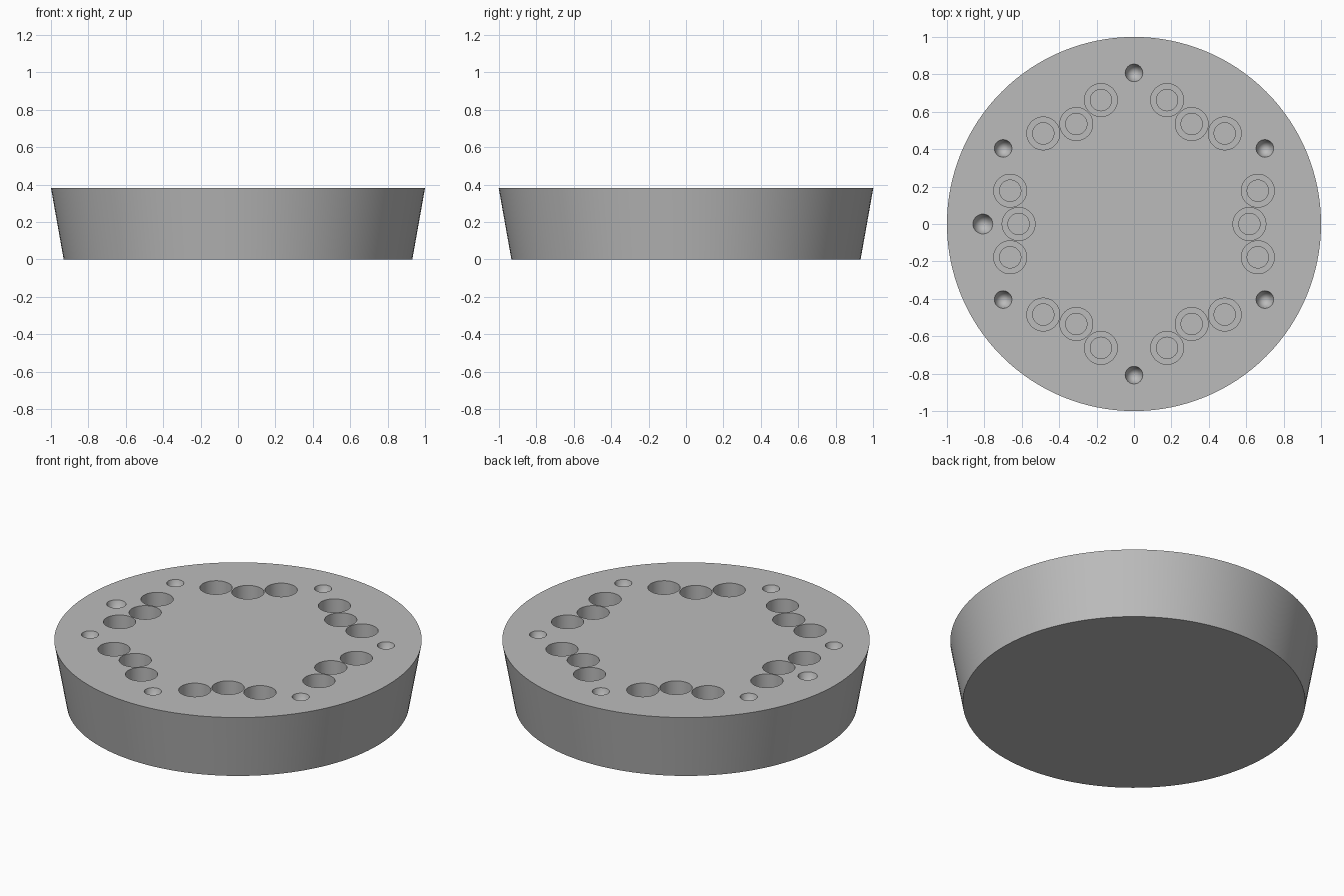
import bpy, bmesh, math
from mathutils import Matrix, Vector

cube = bpy.data.objects.get("Cube")
if cube:
    bpy.data.objects.remove(cube)

HEIGHT = 0.382
TOP_RADIUS, BASE_RADIUS = 1.0, 0.932

grey = bpy.data.materials.new("plain grey")
grey.use_nodes = True
colour = (0.5, 0.5, 0.5, 1)
grey.diffuse_color = colour
grey.node_tree.nodes["Principled BSDF"].inputs["Base Color"].default_value = colour


def lathe(bm, profile, centre=(0, 0), sides=48):
    """Add a closed solid by turning (radius, z) points, bottom to top."""
    rings = []
    for radius, z in profile:
        if radius == 0:
            rings.append([bm.verts.new((*centre, z))] * sides)
            continue
        angles = [math.tau * i / sides for i in range(sides)]
        rings.append([bm.verts.new((centre[0] + radius * math.cos(a),
                                    centre[1] + radius * math.sin(a), z)) for a in angles])
    for low, high in zip(rings, rings[1:]):
        for i in range(sides):
            j = (i + 1) % sides
            corners = [low[i], low[j], high[j], high[i]]
            bm.faces.new(list(dict.fromkeys(corners)))
    if profile[0][0] > 0:
        bm.faces.new(rings[0][::-1])
    bm.faces.new(rings[-1])


def make_object(name, bm):
    bmesh.ops.recalc_face_normals(bm, faces=bm.faces)
    mesh = bpy.data.meshes.new(name)
    bm.to_mesh(mesh)
    bm.free()
    mesh.materials.append(grey)
    obj = bpy.data.objects.new(name, mesh)
    bpy.context.collection.objects.link(obj)
    return obj


# Tapered round body
bm = bmesh.new()
lathe(bm, [(BASE_RADIUS, 0), (TOP_RADIUS, HEIGHT)], sides=128)
body = make_object("tapered_disc", bm)

# Stepped sockets in six groups of three, and pointed dimples between them
above = HEIGHT + 0.05
socket = [(0.057, 0.09), (0.057, 0.18), (0.088, 0.18), (0.088, above)]


def dimple(radius):
    return [(0, HEIGHT - 0.17), (radius, HEIGHT), (radius, above)]


bm = bmesh.new()
for k in range(6):
    turn = Matrix.Rotation(math.radians(60 * k), 2)
    for spot in [(0.617, 0), (0.662, 0.178), (0.662, -0.178)]:
        lathe(bm, socket, turn @ Vector(spot))
    between = Matrix.Rotation(math.radians(60 * k + 30), 2)
    lathe(bm, dimple(0.047), between @ Vector((0.808, 0)), 32)

# Slightly larger marker dimple on one side
lathe(bm, dimple(0.053), (-0.808, 0), 32)
cutter = make_object("hole_cutter", bm)
cutter.hide_render = True

cut = body.modifiers.new("holes", "BOOLEAN")
cut.operation = "DIFFERENCE"
cut.solver = "EXACT"
cut.object = cutter
bpy.ops.object.select_all(action="DESELECT")
body.select_set(True)
bpy.context.view_layer.objects.active = body
bpy.ops.object.modifier_apply(modifier=cut.name)
bpy.data.objects.remove(cutter)

bpy.ops.object.shade_smooth_by_angle(angle=math.radians(30))
